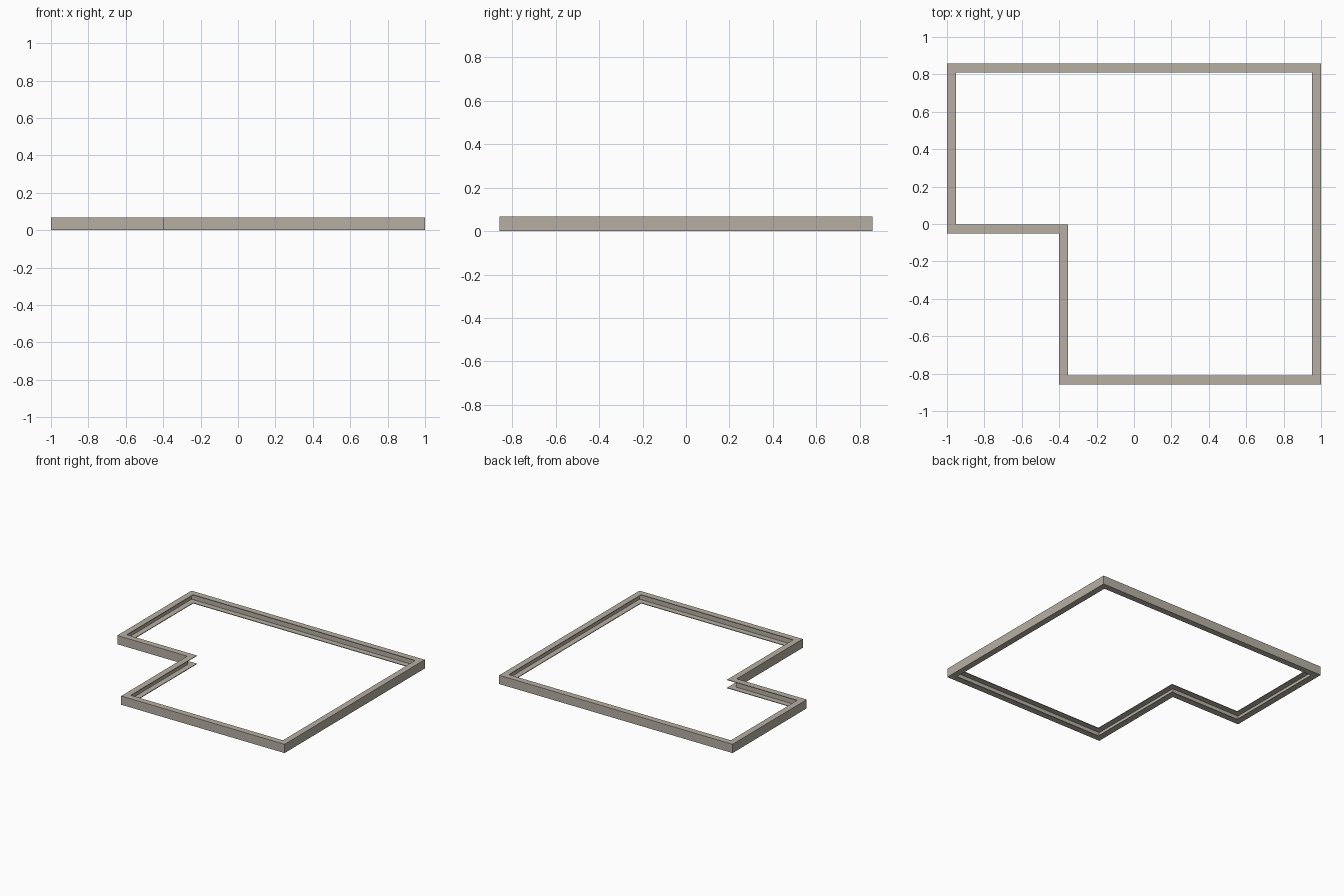
import bpy, bmesh

if "Cube" in bpy.data.objects:
    bpy.data.objects.remove(bpy.data.objects["Cube"])

# Outer outline of the L-shaped frame (counter-clockwise) and channel sizes
OUTLINE = [(-1, 0.858), (-1, -0.05), (-0.4, -0.05), (-0.4, -0.858), (1, -0.858), (1, 0.858)]
HEIGHT, FLANGE, WALL = 0.068, 0.048, 0.005
# C-shaped section: (inward distance, height)
SECTION = [(0, 0), (FLANGE, 0), (FLANGE, WALL), (WALL, WALL),
           (WALL, HEIGHT - WALL), (FLANGE, HEIGHT - WALL), (FLANGE, HEIGHT), (0, HEIGHT)]


def sign(v):
    return (v > 1e-6) - (v < -1e-6)


def inset(i, d):
    """Mitred corner i moved inward by d (square corners only)."""
    n = len(OUTLINE)
    p, c, q = OUTLINE[i - 1], OUTLINE[i], OUTLINE[(i + 1) % n]
    a = (sign(c[0] - p[0]), sign(c[1] - p[1]))
    b = (sign(q[0] - c[0]), sign(q[1] - c[1]))
    return c[0] - d * (a[1] + b[1]), c[1] + d * (a[0] + b[0])


# Channel frame: section swept round the outline
bm = bmesh.new()
rings = [[bm.verts.new((*inset(i, d), z)) for d, z in SECTION] for i in range(len(OUTLINE))]
m = len(SECTION)
for i, ring in enumerate(rings):
    nxt = rings[(i + 1) % len(rings)]
    for j in range(m):
        k = (j + 1) % m
        bm.faces.new((ring[j], nxt[j], nxt[k], ring[k]))
bmesh.ops.recalc_face_normals(bm, faces=bm.faces)
mesh = bpy.data.meshes.new("channel_frame")
bm.to_mesh(mesh)
bm.free()

mat = bpy.data.materials.new("warm grey metal")
mat.diffuse_color = (0.47, 0.43, 0.37, 1)
mat.use_nodes = True
mat.node_tree.nodes["Principled BSDF"].inputs["Base Color"].default_value = mat.diffuse_color
mesh.materials.append(mat)
bpy.context.collection.objects.link(bpy.data.objects.new("channel_frame", mesh))
